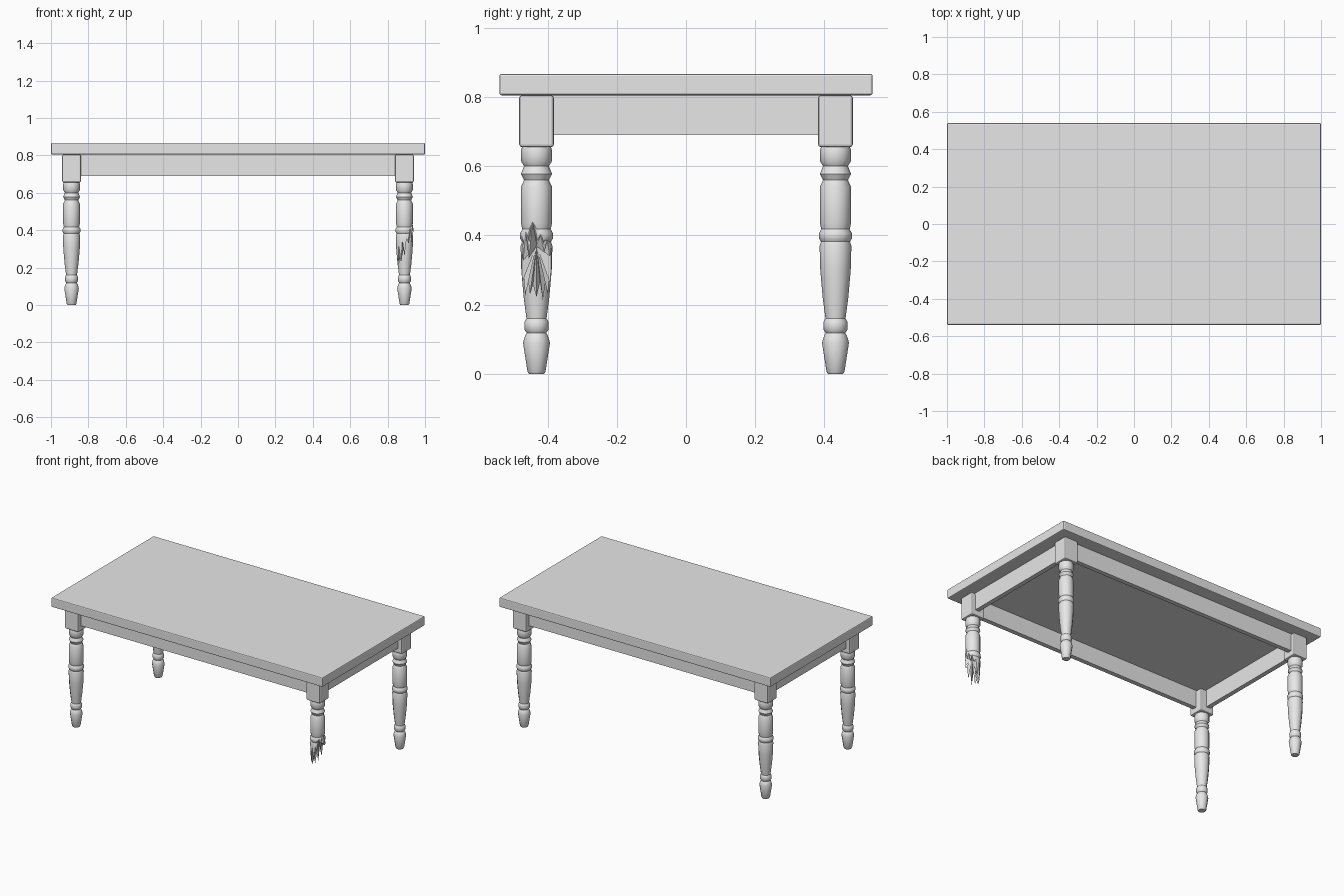
import bpy, bmesh, math, random

cube = bpy.data.objects.get("Cube")
if cube:
    bpy.data.objects.remove(cube, do_unlink=True)
random.seed(4)

GREY = (0.8, 0.8, 0.8, 1)
mat = bpy.data.materials.new("plain_grey")
mat.use_nodes = True
mat.diffuse_color = GREY
mat.node_tree.nodes["Principled BSDF"].inputs["Base Color"].default_value = GREY

LEG_X, LEG_Y = 0.89, 0.432
# turned leg outline: radius, height
PROFILE = [(0.022, 0), (0.026, 0.006), (0.039, 0.09), (0.033, 0.11), (0.028, 0.118),
           (0.035, 0.128), (0.035, 0.15), (0.029, 0.16), (0.037, 0.22), (0.044, 0.3),
           (0.046, 0.37), (0.042, 0.382), (0.048, 0.392), (0.048, 0.405), (0.041, 0.418),
           (0.045, 0.435), (0.045, 0.54), (0.036, 0.56), (0.045, 0.578), (0.036, 0.6),
           (0.045, 0.615), (0.045, 0.645), (0.041, 0.657)]


def finish(name, bm):
    bmesh.ops.recalc_face_normals(bm, faces=bm.faces)
    me = bpy.data.meshes.new(name)
    bm.to_mesh(me)
    bm.free()
    ob = bpy.data.objects.new(name, me)
    bpy.context.collection.objects.link(ob)
    me.materials.append(mat)
    return ob


def box(name, centre, size, bevel=0.0):
    bm = bmesh.new()
    bmesh.ops.create_cube(bm, size=1)
    bmesh.ops.scale(bm, vec=size, verts=bm.verts)
    if bevel:
        bmesh.ops.bevel(bm, geom=bm.edges[:], offset=bevel, segments=2,
                        profile=0.5, affect='EDGES')
    ob = finish(name, bm)
    ob.location = centre
    return ob


def radius_at(z):
    for (r0, z0), (r1, z1) in zip(PROFILE, PROFILE[1:]):
        if z <= z1:
            return r0 + (r1 - r0) * (z - z0) / (z1 - z0)
    return PROFILE[-1][0]


def turned_leg(name, x, y, broken=False):
    sides = 24 if broken else 12
    bm = bmesh.new()
    columns = []
    for i in range(sides):
        a = math.tau * i / sides
        flat = math.cos(math.pi / 12) if broken and i % 2 else 1
        cut = 0
        if broken:  # slanted break with alternating splinters
            tooth = random.uniform(0.01, 0.06) * (1 if i % 2 else -1)
            cut = 0.315 + 0.075 * math.cos(a) + tooth
        column = []
        for _, z in PROFILE:
            z = max(z, cut)
            r = radius_at(z) * flat
            column.append(bm.verts.new((r * math.cos(a), r * math.sin(a), z)))
        columns.append(column)
    for i, c in enumerate(columns):
        d = columns[(i + 1) % sides]
        for j in range(len(PROFILE) - 1):
            bm.faces.new((c[j], d[j], d[j + 1], c[j + 1]))
    bm.faces.new([c[-1] for c in columns])
    if broken:  # hollow splintered end
        hub = bm.verts.new((0.008, 0, 0.37))
        for i, c in enumerate(columns):
            bm.faces.new((c[0], hub, columns[(i + 1) % sides][0]))
        bmesh.ops.remove_doubles(bm, verts=bm.verts, dist=0.0001)
    else:
        bm.faces.new([c[0] for c in reversed(columns)])
    ob = finish(name, bm)
    ob.location = (x, y, 0)
    bpy.ops.object.select_all(action='DESELECT')
    ob.select_set(True)
    bpy.context.view_layer.objects.active = ob
    bpy.ops.object.shade_smooth_by_angle(angle=math.radians(35))


# table top
box("table_top", (0, 0, 0.836), (2, 1.078, 0.062), 0.006)

# corner posts and legs
for sx, side in ((1, "left"), (-1, "right")):
    for sy, end in ((-1, "front"), (1, "back")):
        x, y = sx * LEG_X, sy * LEG_Y
        box(f"{end}_{side}_post", (x, y, 0.73), (0.1, 0.1, 0.15), 0.008)
        turned_leg(f"{end}_{side}_leg", x, y, broken=(sx > 0 and sy < 0))

# aprons between the posts
for s, end in ((-1, "front"), (1, "back")):
    box(f"{end}_apron", (0, s * 0.44, 0.748), (1.7, 0.03, 0.115))
for s, side in ((1, "left"), (-1, "right")):
    box(f"{side}_apron", (s * 0.898, 0, 0.748), (0.03, 0.78, 0.115))
